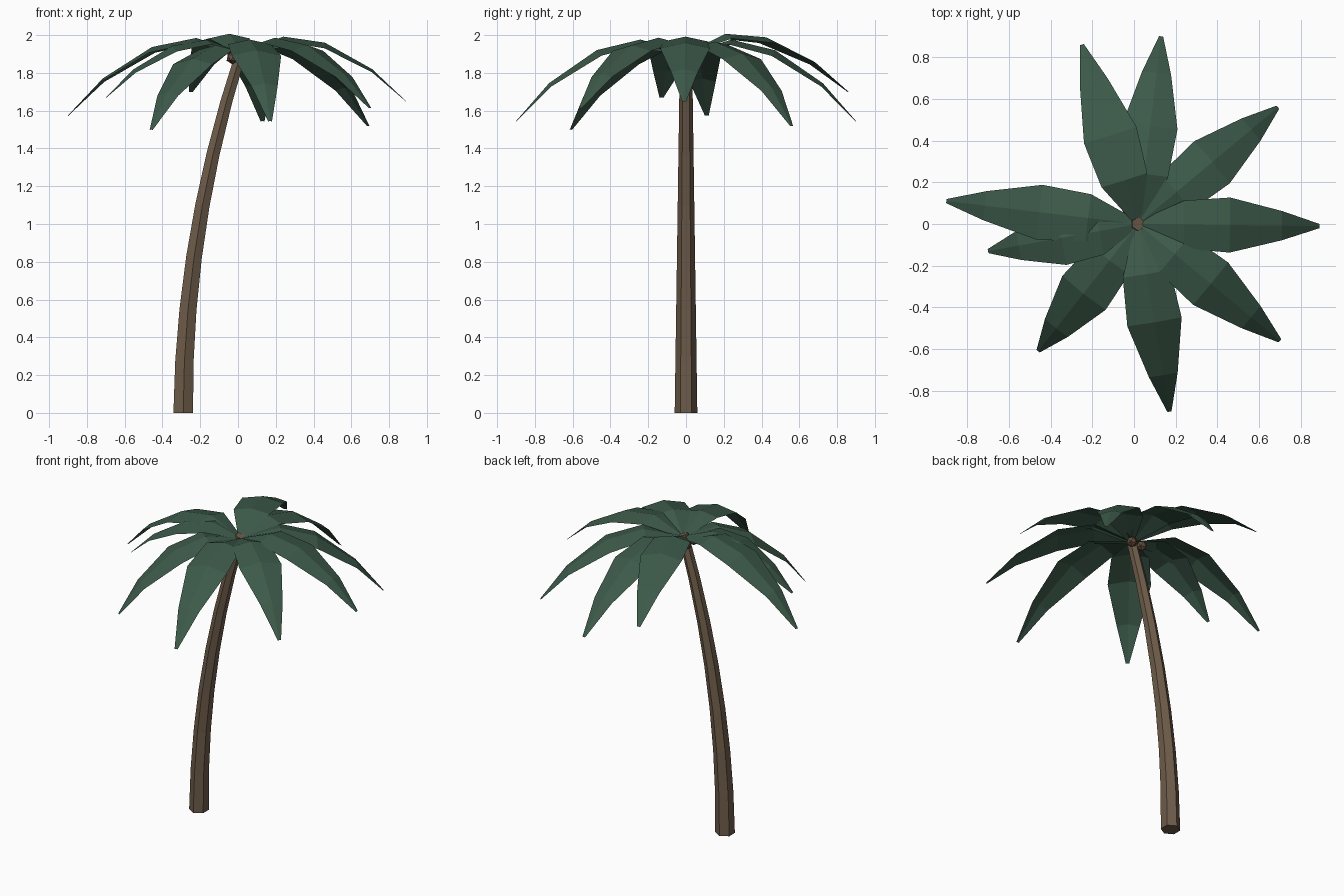
import bpy, bmesh
from math import atan2, cos, sin, hypot, pi
from mathutils import Vector, Matrix

cube = bpy.data.objects.get("Cube")
if cube:
    bpy.data.objects.remove(cube, do_unlink=True)


def material(name, rgb):
    m = bpy.data.materials.new(name)
    m.use_nodes = True
    colour = (*rgb, 1)
    m.diffuse_color = colour
    m.node_tree.nodes["Principled BSDF"].inputs["Base Color"].default_value = colour
    return m


bark = material("bark brown", (0.155, 0.107, 0.068))
leaf = material("palm green", (0.045, 0.100, 0.067))
husk = material("husk brown", (0.125, 0.070, 0.045))


def finish(name, bm, mat):
    mesh = bpy.data.meshes.new(name)
    bm.to_mesh(mesh)
    bm.free()
    mesh.materials.append(mat)
    obj = bpy.data.objects.new(name, mesh)
    bpy.context.collection.objects.link(obj)
    return obj


# Trunk: tapered hexagonal tube bending towards +x
TOP = 1.92
BASE_X, LEAN = -0.29, 0.31
SEGMENTS, SIDES = 7, 6
bm = bmesh.new()
rings = []
for i in range(SEGMENTS + 1):
    t = i / SEGMENTS
    centre = Vector((BASE_X + LEAN * t * t, 0, TOP * t))
    tilt = Matrix.Rotation(atan2(2 * LEAN * t, TOP), 3, 'Y')
    radius = 0.06 - 0.028 * t
    rings.append([bm.verts.new(centre + tilt @ Vector(
        (radius * sin(k * 2 * pi / SIDES), -radius * cos(k * 2 * pi / SIDES), 0)))
        for k in range(SIDES)])
for low, high in zip(rings, rings[1:]):
    for k in range(SIDES):
        n = (k + 1) % SIDES
        bm.faces.new((low[k], low[n], high[n], high[k]))
bm.faces.new(rings[0][::-1])
bm.faces.new(rings[-1])
finish("trunk", bm, bark)

# Fronds: folded leaf strips, each pitched and scaled to reach its own tip
CROWN = Vector((0.02, 0, 1.92))
# distance out, height, half width, drop of the edges
PROFILE = [(0.012, -0.01, 0.02, 0.005), (0.22, 0.072, 0.115, 0.025),
           (0.44, 0.04, 0.132, 0.03), (0.69, -0.10, 0.07, 0.017),
           (0.87, -0.27, 0.01, 0.002)]
TIPS = [(0.89, -0.01, 1.65), (0.69, 0.56, 1.52), (0.13, 0.90, 1.545),
        (-0.25, 0.86, 1.70), (-0.90, 0.11, 1.575), (-0.70, -0.13, 1.67),
        (-0.46, -0.61, 1.50), (0.17, -0.90, 1.545), (0.70, -0.56, 1.615)]


def frond(number, tip):
    reach = Vector(tip) - CROWN
    flat = hypot(reach.x, reach.y)
    end_r, end_z = PROFILE[-1][:2]
    scale = reach.length / hypot(end_r, end_z)
    pitch = atan2(reach.z, flat) - atan2(end_z, end_r)
    turn = (Matrix.Rotation(atan2(reach.y, reach.x), 3, 'Z')
            @ Matrix.Rotation(-pitch, 3, 'Y'))
    bm = bmesh.new()
    rows = []
    for r, z, half, drop in PROFILE:
        rows.append([bm.verts.new(CROWN + turn @ Vector(
            (r * scale, side * half, z * scale - abs(side) * drop)))
            for side in (-1, 0, 1)])
    for a, b in zip(rows, rows[1:]):
        for k in range(2):
            bm.faces.new((a[k], b[k], b[k + 1], a[k + 1]))
    finish(f"frond_{number}", bm, leaf)


for number, tip in enumerate(TIPS, 1):
    frond(number, tip)

# Coconuts clustered under the crown
for number, angle in enumerate((pi / 4, 3 * pi / 4, 5 * pi / 4), 1):
    bm = bmesh.new()
    place = Matrix.Translation((0.01 + 0.055 * cos(angle), 0.055 * sin(angle), 1.88))
    bmesh.ops.create_icosphere(bm, subdivisions=1, radius=0.035, matrix=place)
    finish(f"coconut_{number}", bm, husk)
